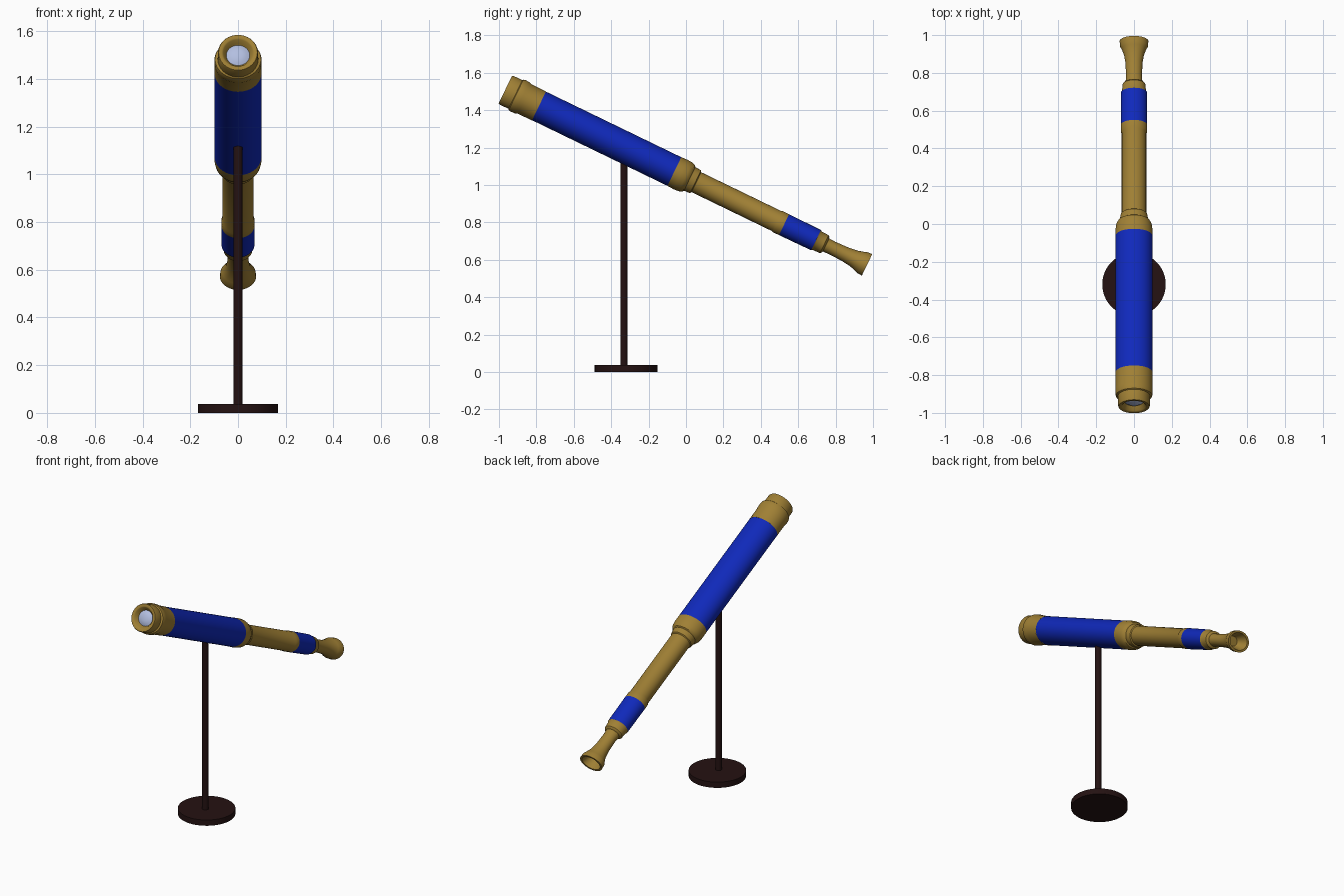
import bpy, bmesh, math
from mathutils import Vector

def mat(name, c):
    m = bpy.data.materials.new(name)
    m.diffuse_color = (*c, 1)
    return m

BRASS = mat("brass", (0.35, 0.215, 0.035))
BLUE = mat("blue leather", (0.005, 0.022, 0.50))
GLASS = mat("lens glass", (0.45, 0.52, 0.75))
WOOD = mat("dark wood", (0.018, 0.006, 0.006))

# Telescope axis, running from the raised front lens down to the eyepiece
START = Vector((0, -0.966, 1.510))
END = Vector((0, 0.968, 0.573))
AXIS = (END - START).normalized()
SIDE = Vector((1, 0, 0))
UP = SIDE.cross(AXIS).normalized()

def lathe(name, profile, material, origin=START, axis=AXIS, up=UP, n=48):
    """Sweep (distance, radius across, radius in x) rings; zero radius closes the end."""
    bm = bmesh.new()
    rings = []
    for t, rp, rx in profile:
        c = origin + axis * t
        if rp == 0:
            rings.append([bm.verts.new(c)] * n)
            continue
        rings.append([bm.verts.new(c + SIDE * rx * math.cos(2 * math.pi * i / n)
                                   + up * rp * math.sin(2 * math.pi * i / n)) for i in range(n)])
    for a, b in zip(rings, rings[1:]):
        for i in range(n):
            j = (i + 1) % n
            bm.faces.new(list(dict.fromkeys((a[i], a[j], b[j], b[i]))))
    bmesh.ops.recalc_face_normals(bm, faces=bm.faces)
    me = bpy.data.meshes.new(name)
    bm.to_mesh(me)
    bm.free()
    me.materials.append(material)
    ob = bpy.data.objects.new(name, me)
    bpy.context.collection.objects.link(ob)
    bpy.context.view_layer.objects.active = ob
    for o in bpy.context.selected_objects:
        o.select_set(False)
    ob.select_set(True)
    bpy.ops.object.shade_smooth_by_angle(angle=math.radians(35))
    return ob

# Front lens housing: recessed mouth, rim, stepped collar
lathe("lens_housing", [(0.03, 0.045, 0.047), (0.022, 0.052, 0.053), (0.004, 0.062, 0.062),
                       (0.0, 0.068, 0.068), (0.0, 0.082, 0.081), (0.006, 0.085, 0.084),
                       (0.06, 0.085, 0.085), (0.064, 0.090, 0.096), (0.075, 0.093, 0.099),
                       (0.10, 0.092, 0.099), (0.115, 0.087, 0.098), (0.20, 0.086, 0.098)], BRASS)
lathe("front_lens", [(0.028, 0.048, 0.050), (0.020, 0.034, 0.035),
                     (0.016, 0.018, 0.019), (0.015, 0, 0)], GLASS)

# Main tube and the joint where the draw tube slides in
lathe("main_barrel", [(0.20, 0.085, 0.098), (1.004, 0.085, 0.098)], BLUE)
lathe("barrel_joint", [(1.004, 0.085, 0.098), (1.04, 0.087, 0.098), (1.07, 0.085, 0.094),
                       (1.09, 0.078, 0.084), (1.095, 0.070, 0.076), (1.13, 0.068, 0.070),
                       (1.135, 0.060, 0.065)], BRASS)

# Draw tube, blue grip and brass bands either side
lathe("draw_tube", [(1.09, 0.059, 0.065), (1.61, 0.059, 0.065), (1.618, 0.062, 0.070),
                    (1.656, 0.062, 0.070)], BRASS)
lathe("grip", [(1.656, 0.062, 0.070), (1.846, 0.060, 0.069)], BLUE)
lathe("eyepiece", [(1.846, 0.060, 0.069), (1.853, 0.055, 0.064), (1.895, 0.053, 0.060),
                   (1.902, 0.047, 0.054), (1.905, 0.039, 0.045), (1.94, 0.037, 0.042),
                   (2.02, 0.040, 0.045), (2.07, 0.046, 0.053), (2.105, 0.056, 0.066),
                   (2.12, 0.062, 0.074), (2.149, 0.064, 0.076), (2.149, 0.052, 0.062),
                   (2.11, 0.040, 0.047), (2.085, 0.030, 0.035), (2.085, 0, 0)], BRASS)

# Stand: round foot and slim post
Z, BACK = Vector((0, 0, 1)), Vector((0, 1, 0))
lathe("stand_base", [(0, 0, 0), (0, 0.168, 0.168), (0.037, 0.168, 0.168), (0.037, 0, 0)],
      WOOD, Vector((0, -0.32, 0)), Z, BACK)
lathe("stand_post", [(0.03, 0.019, 0.019), (1.15, 0.019, 0.019), (1.15, 0, 0)],
      WOOD, Vector((0, -0.332, 0)), Z, BACK, 24)
